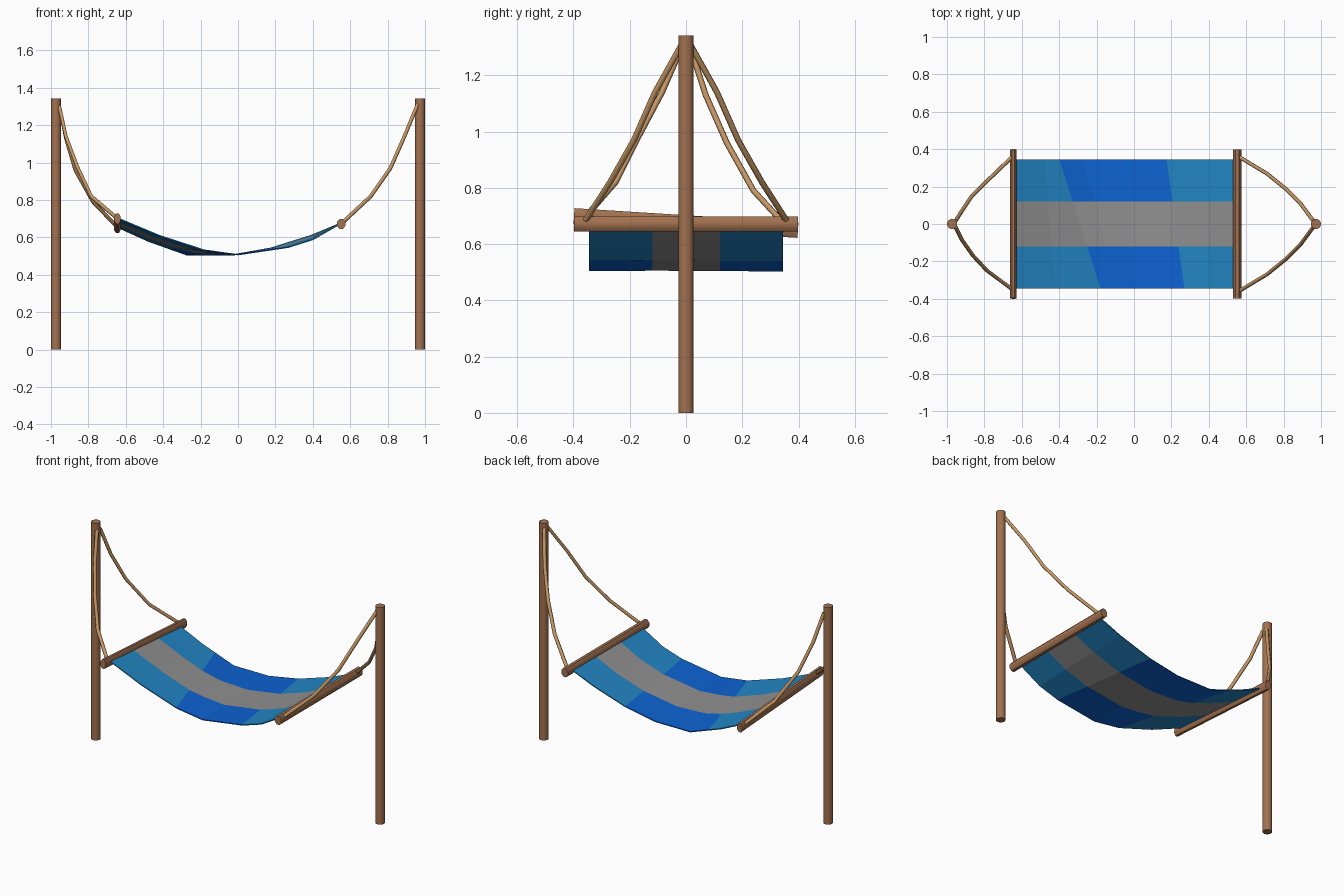
import bpy, math
from mathutils import Vector

if "Cube" in bpy.data.objects:
    bpy.data.objects.remove(bpy.data.objects["Cube"])


def mat(name, rgb):
    m = bpy.data.materials.new(name)
    m.diffuse_color = (*rgb, 1)
    m.use_nodes = True
    m.node_tree.nodes["Principled BSDF"].inputs["Base Color"].default_value = m.diffuse_color
    return m


wood = mat("wood brown", (0.36, 0.165, 0.08))
tan = mat("rope tan", (0.56, 0.31, 0.13))
light = mat("light blue", (0.016, 0.24, 0.56))
deep = mat("deep blue", (0.004, 0.125, 0.65))
grey = mat("grey", (0.28, 0.28, 0.28))


def rod(name, a, b, radius, sides, scale=(1, 1, 1), spin=0):
    a, b = Vector(a), Vector(b)
    d = b - a
    bpy.ops.mesh.primitive_cylinder_add(vertices=sides, radius=radius, depth=d.length)
    o = bpy.context.object
    o.name = name
    # spin the section first, then squash it and aim it along the rod
    for v in o.data.vertices:
        x, y = v.co.x, v.co.y
        v.co.x = (x * math.cos(spin) - y * math.sin(spin)) * scale[0]
        v.co.y = (x * math.sin(spin) + y * math.cos(spin)) * scale[1]
    o.location = (a + b) / 2
    o.rotation_mode = 'QUATERNION'
    o.rotation_quaternion = Vector((0, 0, 1)).rotation_difference(d.normalized())
    o.data.materials.append(wood)
    bpy.ops.object.shade_smooth_by_angle(angle=math.radians(40))
    return o


# posts
for side, x in (("left", -0.973), ("right", 0.973)):
    rod(side + "_post", (x, 0, 0), (x, 0, 1.342), 0.027, 14)

# spreader bars: the left one is tilted
rod("left_spreader_bar", (-0.645, -0.398, 0.70), (-0.645, 0.398, 0.65),
    0.030, 8, (0.62, 1, 1), math.pi / 8)
rod("right_spreader_bar", (0.552, -0.398, 0.672), (0.552, 0.398, 0.672),
    0.029, 8, (0.82, 1, 1), math.pi / 8)


# ropes
def rope(name, pts):
    c = bpy.data.curves.new(name, 'CURVE')
    c.dimensions = '3D'
    c.bevel_depth = 0.0105
    c.bevel_resolution = 1
    c.use_fill_caps = True
    s = c.splines.new('POLY')
    s.points.add(len(pts) - 1)
    for p, q in zip(s.points, pts):
        p.co = (*q, 1)
    o = bpy.data.objects.new(name, c)
    bpy.context.collection.objects.link(o)
    c.materials.append(tan)


rope("left_front_rope", [(-0.955, -0.015, 1.30), (-0.92, -0.085, 1.14), (-0.86, -0.17, 0.98),
                         (-0.785, -0.25, 0.82), (-0.65, -0.35, 0.705)])
rope("left_back_rope", [(-0.955, 0.015, 1.30), (-0.92, 0.07, 1.13), (-0.87, 0.145, 0.96),
                        (-0.775, 0.24, 0.79), (-0.65, 0.36, 0.66)])
for side, s in (("front", -1), ("back", 1)):
    rope("right_%s_rope" % side, [(0.96, s * 0.015, 1.31), (0.89, s * 0.11, 1.14),
                                  (0.815, s * 0.185, 0.97), (0.71, s * 0.27, 0.82),
                                  (0.56, s * 0.36, 0.68)])


# cloth: sagging sheet, skewed seams between the blues, grey centre stripe
def sag(profile, x):
    for (x0, z0), (x1, z1) in zip(profile, profile[1:]):
        if x <= x1:
            return z0 + (z1 - z0) * (x - x0) / (x1 - x0)
    return profile[-1][1]


back = [(-0.635, 0.65), (-0.48, 0.58), (-0.27, 0.505), (-0.03, 0.505),
        (0.19, 0.545), (0.39, 0.61), (0.54, 0.672)]
front = [(-0.635, 0.70), (-0.42, 0.61), (-0.2, 0.535), (0.0, 0.507),
         (0.2, 0.525), (0.4, 0.588), (0.54, 0.668)]
# x of each column at the back and front edge
columns = [(-0.635, -0.635), (-0.48, -0.42), (-0.40, -0.18), (-0.27, -0.09), (-0.03, 0.0),
           (0.175, 0.27), (0.39, 0.4), (0.54, 0.54)]
seams = (2, 5)
rows = [-0.345, -0.12, 0.12, 0.345]

verts, faces, mats = [], [], []
for xb, xf in columns:
    for y in rows:
        t = (y + 0.345) / 0.69
        x = xf + (xb - xf) * t
        zf, zb = sag(front, x), sag(back, x)
        verts.append((x, y, zf + (zb - zf) * t))
n = len(rows)
for i in range(len(columns) - 1):
    for j in range(n - 1):
        k = i * n + j
        faces.append((k, k + n, k + n + 1, k + 1))
        mats.append(2 if j == 1 else (1 if seams[0] <= i < seams[1] else 0))
me = bpy.data.meshes.new("hammock_cloth")
me.from_pydata(verts, [], faces)
for m in (light, deep, grey):
    me.materials.append(m)
for p, i in zip(me.polygons, mats):
    p.material_index = i
cloth = bpy.data.objects.new("hammock_cloth", me)
bpy.context.collection.objects.link(cloth)
thick = cloth.modifiers.new("thickness", 'SOLIDIFY')
thick.thickness = 0.006
thick.offset = 0
